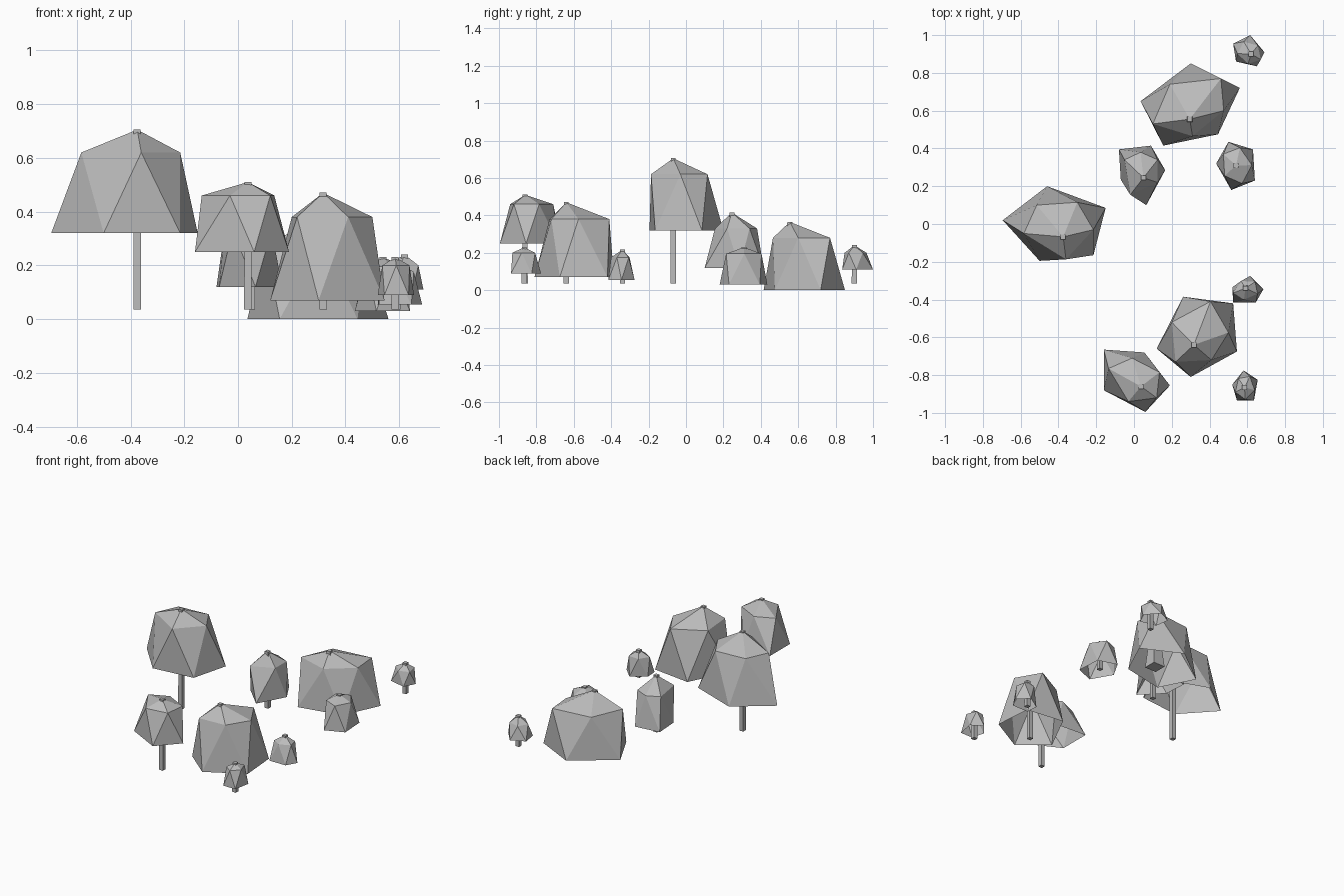
import bpy
import bmesh
from mathutils import Vector

if "Cube" in bpy.data.objects:
    bpy.data.objects.remove(bpy.data.objects["Cube"])

GROUND = 0.035  # height of every trunk foot

grey = bpy.data.materials.new("plain_grey")
grey.diffuse_color = (0.5, 0.5, 0.5, 1)
grey.use_nodes = True
grey.node_tree.nodes["Principled BSDF"].inputs["Base Color"].default_value = grey.diffuse_color


def finish(bm, name):
    mesh = bpy.data.meshes.new(name)
    bm.to_mesh(mesh)
    bm.free()
    mesh.materials.append(grey)
    obj = bpy.data.objects.new(name, mesh)
    bpy.context.collection.objects.link(obj)


def crown(name, base, base_z, ring, ring_z, apex):
    """Open-bottomed faceted crown: five-sided rim, staggered shoulder ring, apex."""
    n = len(base)
    if ring is None:
        # shoulder points sit between rim corners, drawn in and leaning to the apex
        centre = sum((Vector(p) for p in base), Vector((0, 0))) / n
        mid = centre.lerp(Vector(apex[:2]), 0.5)
        ring = [mid + 0.9 * ((Vector(base[i]) + Vector(base[(i + 1) % n])) / 2 - centre)
                for i in range(n)]
    bm = bmesh.new()
    b = [bm.verts.new((x, y, base_z)) for x, y in base]
    r = [bm.verts.new((x, y, ring_z)) for x, y in ring]
    top = bm.verts.new(apex)
    for i in range(n):
        j = (i + 1) % n
        bm.faces.new((b[j], b[i], r[i]))
        bm.faces.new((b[j], r[i], r[j]))
        bm.faces.new((r[j], r[i], top))
    finish(bm, name)


def trunk(name, apex, foot=0.03, tip=0.026):
    """Square post from the ground to just through the crown's apex."""
    bm = bmesh.new()
    bmesh.ops.create_cube(bm, size=1)
    for v in bm.verts:
        w = tip if v.co.z > 0 else foot
        z = apex[2] + 0.001 if v.co.z > 0 else GROUND
        v.co = (apex[0] + v.co.x * w, apex[1] + v.co.y * w, z)
    finish(bm, name)


def tree(name, base, base_z, ring_z, apex, ring=None, foot=0.028):
    crown(name + "_crown", base, base_z, ring, ring_z, apex)
    trunk(name + "_trunk", apex, foot)


# Large trees, with their own shoulder outlines
tree("tall_tree",
     [(-.695, .02), (-.46, .20), (-.15, .085), (-.215, -.165), (-.50, -.195)],
     .32, .62, (-.375, -.068, .705),
     [(-.515, .10), (-.30, .115), (-.215, -.03), (-.36, -.187), (-.583, -.05)])
tree("front_tree",
     [(-.16, -.665), (.055, -.68), (.19, -.855), (.06, -.995), (-.16, -.88)],
     .25, .46, (.037, -.86, .51),
     [(-.01, -.71), (.135, -.785), (.12, -.92), (-.03, -.94), (-.135, -.765)])
tree("wide_back_tree",
     [(.035, .65), (.30, .85), (.56, .72), (.445, .475), (.155, .415)],
     0, .28, (.295, .555, .365),
     [(.19, .74), (.46, .77), (.475, .60), (.31, .465), (.10, .53)], foot=.087)
tree("wide_front_tree",
     [(.26, -.385), (.525, -.42), (.545, -.675), (.30, -.81), (.12, -.66)],
     .07, .38, (.317, -.64, .47),
     [(.405, -.41), (.50, -.575), (.41, -.72), (.22, -.73), (.20, -.52)])
tree("middle_tree",
     [(-.08, .395), (.09, .415), (.165, .285), (.065, .10), (-.07, .235)],
     .12, .33, (.05, .245, .415),
     [(.035, .38), (.125, .34), (.125, .22), (-.02, .155), (-.05, .34)])

# Small trees
tree("low_bush",
     [(.50, .435), (.63, .395), (.64, .23), (.515, .18), (.435, .32)],
     .03, .195, (.54, .31, .23))
tree("small_side_tree",
     [(.615, -.275), (.685, -.345), (.645, -.415), (.525, -.415), (.52, -.335)],
     .055, .175, (.59, -.34, .217))
tree("small_front_tree",
     [(.58, -.775), (.655, -.825), (.635, -.935), (.545, -.935), (.52, -.85)],
     .09, .20, (.585, -.865, .23))
tree("small_back_tree",
     [(.615, 1.0), (.69, .91), (.65, .835), (.54, .86), (.525, .955)],
     .11, .20, (.62, .90, .24))
